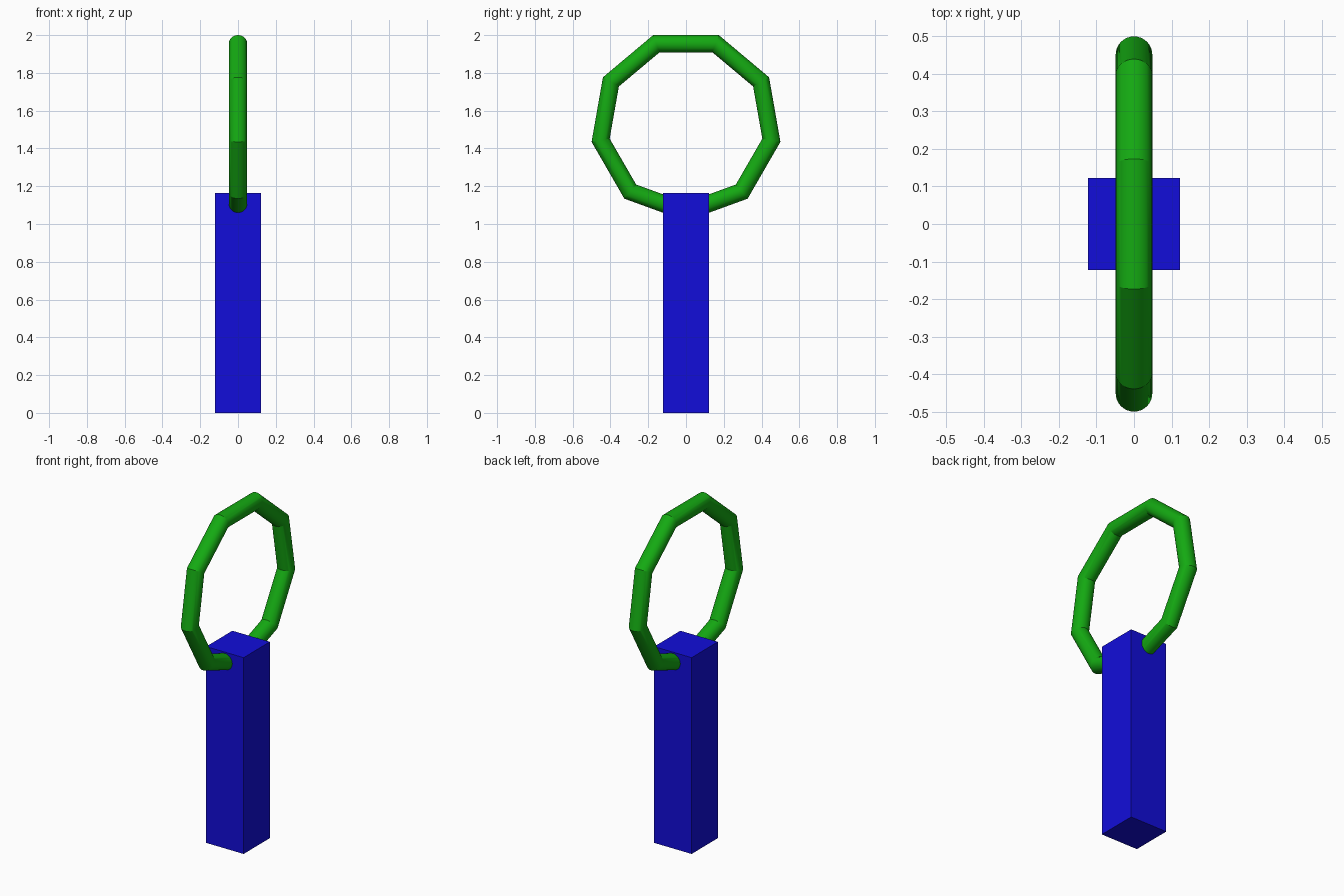
import bpy
from math import pi, radians

if "Cube" in bpy.data.objects:
    bpy.data.objects.remove(bpy.data.objects["Cube"])


def paint(obj, name, color):
    mat = bpy.data.materials.new(name)
    mat.diffuse_color = (*color, 1)
    mat.use_nodes = True
    mat.node_tree.nodes["Principled BSDF"].inputs["Base Color"].default_value = mat.diffuse_color
    obj.data.materials.append(mat)


# square post
WIDTH, HEIGHT = 0.246, 1.165
bpy.ops.mesh.primitive_cube_add(size=1, location=(0, 0, HEIGHT / 2))
post = bpy.context.object
post.name = "post"
post.scale = (WIDTH, WIDTH, HEIGHT)
bpy.ops.object.transform_apply(location=False, rotation=False, scale=True)
paint(post, "blue", (0.006, 0.004, 0.7))

# nine-sided upright ring, one corner sunk into the top of the post
bpy.ops.mesh.primitive_torus_add(
    major_segments=9, minor_segments=32,
    major_radius=0.459, minor_radius=0.0487,
    location=(0, 0, 1.523), rotation=(0, pi / 2, 0))
ring = bpy.context.object
ring.name = "ring"
bpy.ops.object.transform_apply(location=False, rotation=True, scale=False)
bpy.ops.object.shade_smooth_by_angle(angle=radians(20))
paint(ring, "green", (0.007, 0.4, 0.006))
